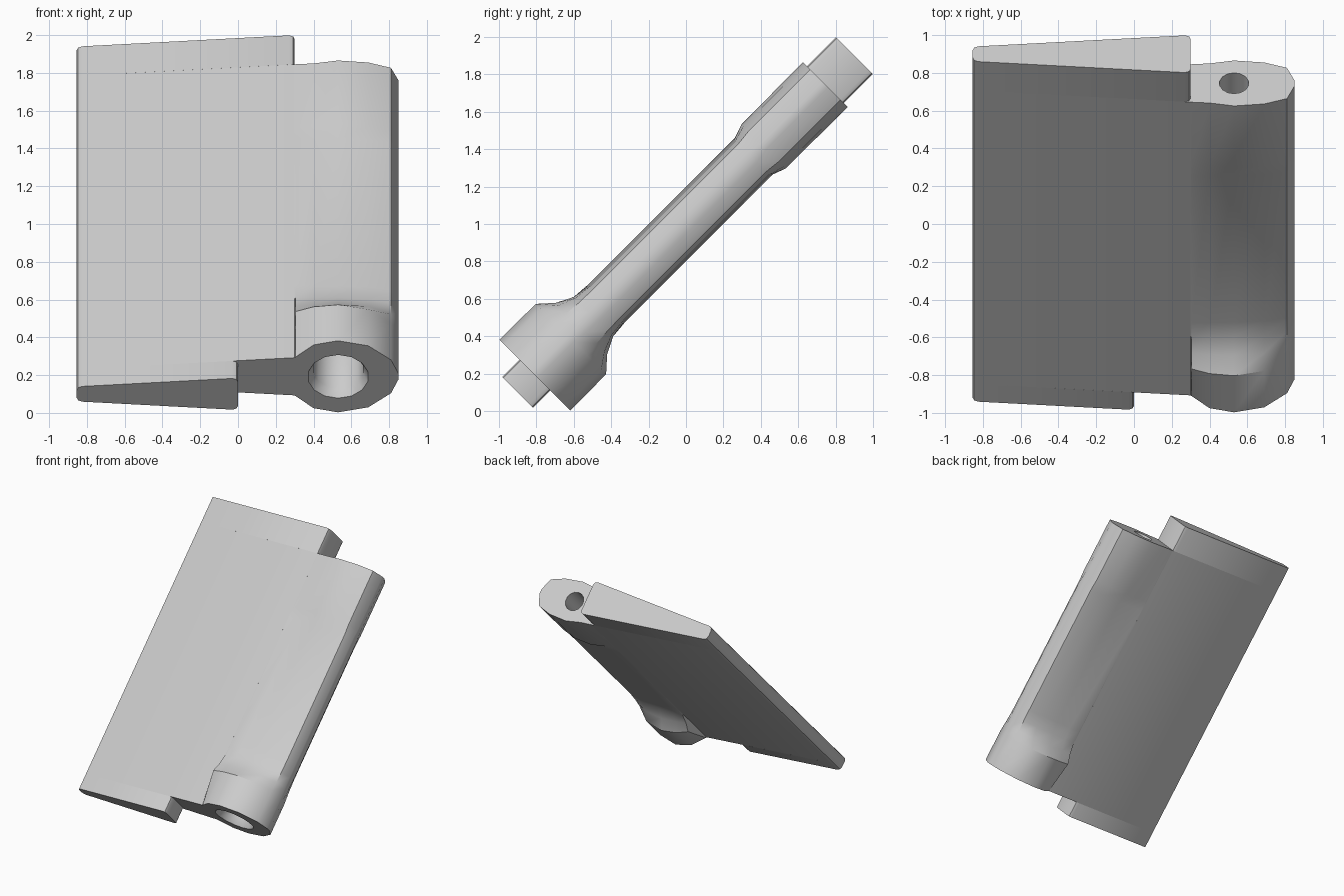
import bpy
import bmesh
import math

if "Cube" in bpy.data.objects:
    bpy.data.objects.remove(bpy.data.objects["Cube"], do_unlink=True)

GREY = (0.6, 0.6, 0.6, 1.0)
mat = bpy.data.materials.new("light grey")
mat.use_nodes = True
mat.diffuse_color = GREY
mat.node_tree.nodes["Principled BSDF"].inputs["Base Color"].default_value = GREY

S = math.sqrt(0.5)


def place(x, n, u):
    """x across, n out of the leaf, u along it; the leaf leans back 45 degrees."""
    return (x, (u - n) * S, 1 + (u + n) * S)


def loft(name, sections, smooth_angle):
    """Skin a list of (u, ring of (x, n)) and close both ends."""
    bm = bmesh.new()
    rings = [[bm.verts.new(place(x, n, u)) for x, n in ring] for u, ring in sections]
    for a, b in zip(rings, rings[1:]):
        for i in range(len(a)):
            j = (i + 1) % len(a)
            bm.faces.new((a[i], a[j], b[j], b[i]))
    bm.faces.new(rings[0])
    bm.faces.new(rings[-1])
    bmesh.ops.recalc_face_normals(bm, faces=bm.faces)
    mesh = bpy.data.meshes.new(name)
    bm.to_mesh(mesh)
    bm.free()
    mesh.materials.append(mat)
    obj = bpy.data.objects.new(name, mesh)
    bpy.context.collection.objects.link(obj)
    bpy.ops.object.select_all(action="DESELECT")
    obj.select_set(True)
    bpy.context.view_layer.objects.active = obj
    bpy.ops.object.shade_smooth_by_angle(angle=math.radians(smooth_angle))
    return obj


def mirrored(half):
    return half + [(x, -n) for x, n in reversed(half)]


# Wedge-shaped leaf, thin at its outer edge
def leaf_ring(right, rounded):
    def thick(x):
        return 0.055 + (x + 0.855) * 0.0745
    half = [(-0.855, 0.025), (-0.846, 0.047), (-0.825, thick(-0.825))]
    if rounded:
        t = thick(right)
        half += [(right - 0.03, t - 0.002), (right - 0.008, t - 0.01), (right, t - 0.03)]
    else:
        half.append((right, thick(right)))
    return mirrored(half)


TIP, STEP, SHOULDER = 1.273, -1.142, 1.054
for name, right, u0, u1, rounded in (
        ("leaf_tail", 0.0, -TIP, STEP, True),
        ("leaf_body", 0.3, STEP, SHOULDER, False),
        ("leaf_head", 0.3, SHOULDER, TIP, True)):
    ring = leaf_ring(right, rounded)
    loft(name, [(u0, ring), (u1, ring)], 30)

# Hinge barrel: one skin running from the socket floor to the pin hole floor
XS = [0.3, 0.305, 0.4, 0.53, 0.69, 0.81, 0.85]
BOSS_END = [0.141, 0.146, 0.237, 0.268, 0.23, 0.125, 0.02]
BOSS_TOP = [0.141, 0.215, 0.25, 0.266, 0.23, 0.125, 0.02]
MIDDLE = [0.141, 0.141, 0.138, 0.135, 0.128, 0.105, 0.035]
COLLAR = [0.141, 0.142, 0.148, 0.17, 0.155, 0.115, 0.02]


def barrel_ring(heights):
    return mirrored(list(zip(XS, heights)))


def blend(a, b, t):
    return [p + (q - p) * t for p, q in zip(a, b)]


def hole_ring(radius):
    count = 2 * len(XS)
    angles = [math.pi - (i + 0.5) * math.tau / count for i in range(count)]
    return [(0.53 + radius * math.cos(a), radius * math.sin(a)) for a in angles]


loft("hinge_barrel", [
    (-0.82, hole_ring(0.13)),
    (-1.09, hole_ring(0.135)),
    (STEP, hole_ring(0.162)),
    (STEP, barrel_ring(BOSS_END)),
    (-0.87, barrel_ring(BOSS_TOP)),
    (-0.79, barrel_ring(blend(MIDDLE, BOSS_TOP, 0.45))),
    (-0.7, barrel_ring(blend(MIDDLE, BOSS_TOP, 0.1))),
    (-0.6, barrel_ring(MIDDLE)),
    (0.5, barrel_ring(MIDDLE)),
    (0.585, barrel_ring(blend(MIDDLE, COLLAR, 0.9))),
    (SHOULDER, barrel_ring(COLLAR)),
    (SHOULDER, hole_ring(0.078)),
    (0.6, hole_ring(0.078)),
], 38)
